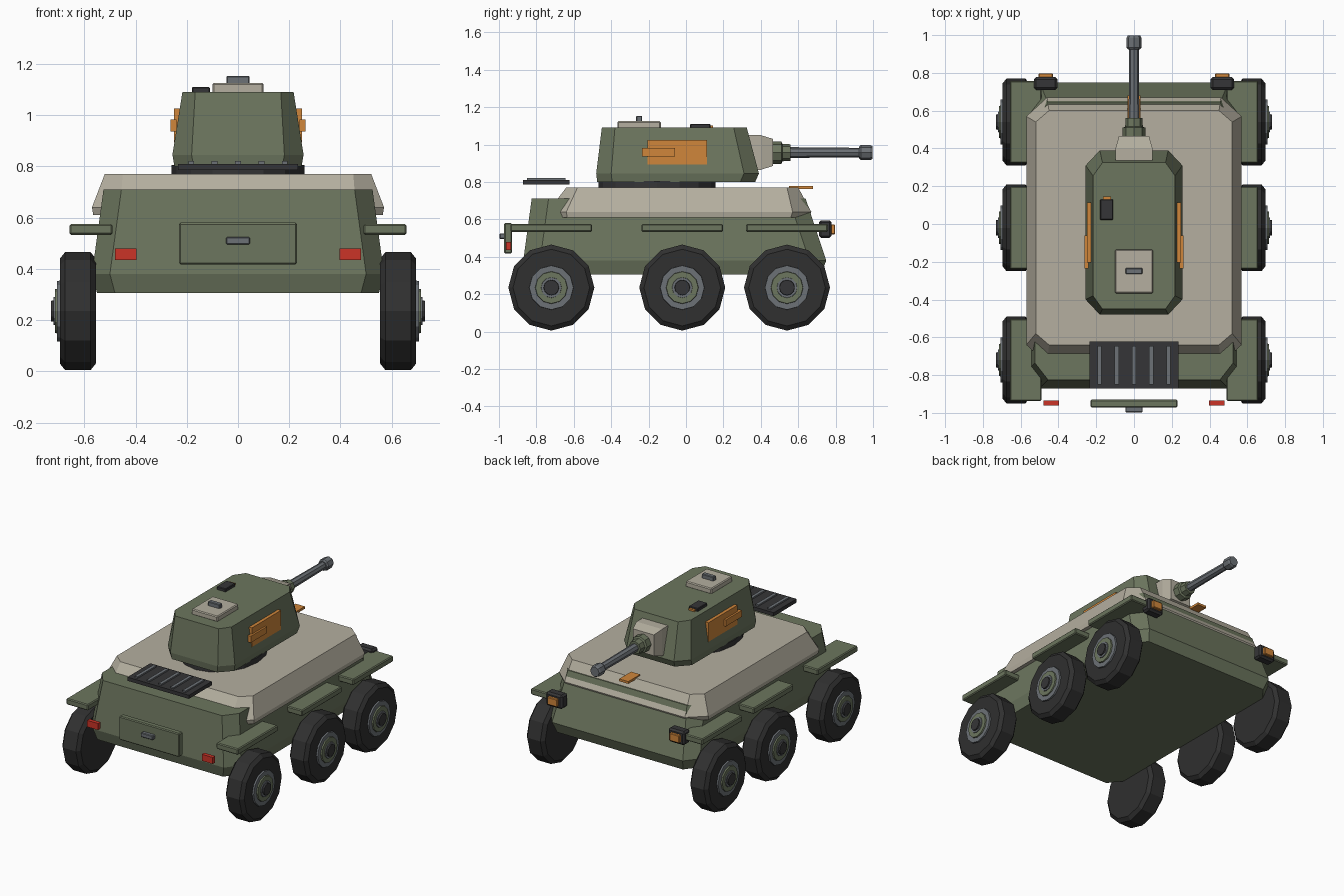
import bpy, bmesh, math
from mathutils import Matrix

cube = bpy.data.objects.get("Cube")
if cube:
    bpy.data.objects.remove(cube, do_unlink=True)


def material(name, r, g, b):
    m = bpy.data.materials.new(name)
    m.use_nodes = True
    m.diffuse_color = (r, g, b, 1)
    for node in m.node_tree.nodes:
        if node.type == 'BSDF_PRINCIPLED':
            node.inputs["Base Color"].default_value = (r, g, b, 1)
            node.inputs["Roughness"].default_value = 0.8
    return m


GREEN = material("olive green", .15, .18, .112)
BEIGE = material("warm beige", .46, .43, .35)
DARK = material("dark grey", .036, .036, .038)
TYRE = material("tyre black", .029, .029, .029)
STEEL = material("steel grey", .15, .165, .18)
ORANGE = material("amber orange", .63, .24, .043)
RED = material("signal red", .6, .033, .02)


def finish(name, bm, mat):
    bmesh.ops.recalc_face_normals(bm, faces=bm.faces)
    mesh = bpy.data.meshes.new(name)
    bm.to_mesh(mesh)
    bm.free()
    mesh.materials.append(mat)
    ob = bpy.data.objects.new(name, mesh)
    bpy.context.collection.objects.link(ob)
    return ob


def loft(name, rings, mat):
    """Stack closed rings of points and cap both ends."""
    bm = bmesh.new()
    loops = [[bm.verts.new(p) for p in ring] for ring in rings]
    n = len(loops[0])
    for a, b in zip(loops, loops[1:]):
        for i in range(n):
            j = (i + 1) % n
            bm.faces.new((a[i], a[j], b[j], b[i]))
    bm.faces.new(loops[0])
    bm.faces.new(loops[-1])
    return finish(name, bm, mat)


def octagon(z, hx, y0, y1, cx, cy):
    """Rectangle with cut corners at height z."""
    half = [(hx - cx, y0), (hx, y0 + cy), (hx, y1 - cy), (hx - cx, y1)]
    return [(x, y, z) for x, y in half] + [(-x, y, z) for x, y in reversed(half)]


def box(name, x, y, z, mat, bevel=0.0):
    """Box from (min, max) ranges on each axis."""
    bm = bmesh.new()
    bmesh.ops.create_cube(bm, size=1)
    for v in bm.verts:
        v.co = [(r[0] + r[1]) / 2 + c * (r[1] - r[0]) for r, c in zip((x, y, z), v.co)]
    if bevel:
        bmesh.ops.bevel(bm, geom=bm.edges[:], offset=bevel, segments=1, affect='EDGES')
    return finish(name, bm, mat)


def turned(name, profile, axis, origin, mat, sides=12):
    """Solid of revolution from (distance, radius) pairs along axis x or y."""
    rings = []
    for d, r in profile:
        ring = []
        for i in range(sides):
            a = math.tau * i / sides
            u, w = r * math.cos(a), r * math.sin(a)
            p = (d, u, w) if axis == 'x' else (u, d, w)
            ring.append([o + c for o, c in zip(origin, p)])
        rings.append(ring)
    return loft(name, rings, mat)


def span(centre, half):
    return (centre - half, centre + half)


# Hull and deck
loft("hull", [octagon(.305, .55, -.85, .72, .07, .09),
              octagon(.38, .57, -.87, .75, .07, .09),
              octagon(.71, .525, -.825, .64, .07, .09)], GREEN)
loft("deck", [octagon(.61, .565, -.735, .66, .11, .10),
              octagon(.64, .57, -.74, .67, .11, .10),
              octagon(.77, .52, -.64, .60, .07, .06)], BEIGE)

# Turret with its ring
ring = bmesh.new()
bmesh.ops.create_cone(ring, cap_ends=True, segments=16, radius1=.26, radius2=.26, depth=.04,
                      matrix=Matrix.Translation((0, -.155, .785)) @ Matrix.Diagonal((1, 1.2, 1, 1)))
finish("turret_ring", ring, DARK)
loft("turret", [octagon(.80, .248, -.475, .37, .075, .08),
                octagon(.845, .256, -.48, .39, .075, .08),
                octagon(1.09, .217, -.45, .325, .05, .07)], GREEN)

# Roof hatch and sight
box("roof_hatch", span(0, .1), (-.367, -.135), (1.085, 1.125), BEIGE, .006)
box("roof_hatch_handle", span(0, .045), span(-.25, .016), (1.12, 1.153), STEEL, .004)
box("roof_sight", (-.18, -.11), (.022, .13), (1.085, 1.11), DARK, .004)
box("sight_lens", (-.165, -.122), (.128, .145), (1.088, 1.102), ORANGE)

# Mantlet and gun
loft("mantlet", [[(x * w, y, z) for x, z in ((-1, lo), (1, lo), (1, hi), (-1, hi))]
                 for y, w, lo, hi in ((.30, .098, .865, 1.05), (.40, .098, .865, 1.05),
                                      (.465, .08, .885, 1.03))], BEIGE)
gun = (0, 0, .957)
turned("gun_sleeve", [(.44, .06), (.51, .06), (.515, .047), (.56, .044)], 'y', gun, GREEN, 8)
turned("gun_barrel", [(.54, .029), (.94, .025)], 'y', gun, STEEL, 8)
turned("gun_muzzle", [(.925, .032), (.935, .04), (.985, .04), (.997, .034)], 'y', gun, STEEL, 8)

# Engine grille
box("engine_grille", span(0, .235), (-.872, -.622), (.785, .81), DARK)
for i in range(5):
    box("grille_slat", span((i - 2) * .0915, .011), (-.85, -.645), (.80, .82), STEEL)

# Front marker and rear door
box("front_marker", span(0, .035), (.55, .68), (.762, .778), ORANGE)
box("rear_door", span(0, .23), (-.972, -.93), (.417, .58), GREEN, .006)
box("rear_door_handle", span(0, .046), (-.997, -.965), (.495, .525), STEEL, .004)

for s, side in ((1, "left"), (-1, "right")):
    def sided(name, lo, hi, y, z, mat, bevel=0.0):
        box(f"{side}_{name}", sorted((s * lo, s * hi)), y, z, mat, bevel)

    # Turret side panels
    sided("turret_panel", .21, .25, (-.205, .113), (.893, 1.025), ORANGE)
    sided("turret_panel_bar", .24, .263, (-.235, -.06), (.937, .982), ORANGE)

    # Lamps
    sided("headlight", .405, .53, (.71, .778), (.50, .595), DARK, .012)
    sided("headlight_lens", .43, .505, (.77, .797), (.52, .573), ORANGE, .004)
    sided("tail_light", .397, .48, (-.962, -.935), (.435, .48), RED)

    # Wheels and fenders
    for y, row in ((.54, "front"), (-.02, "middle"), (-.72, "rear")):
        sided(f"{row}_fender", .49, .657, span(y, .218), (.533, .575), GREEN, .006)
        hub = (0, y, .235)
        for part, profile, mat in (
                ("tyre", [(.555, .205), (.575, .23), (.675, .23), (.695, .205)], TYRE),
                ("rim", [(.68, .12), (.706, .118)], STEEL),
                ("hub_plate", [(.70, .088), (.715, .085)], GREEN),
                ("hub_collar", [(.71, .056), (.72, .054)], STEEL),
                ("hub_cap", [(.71, .043), (.73, .04)], DARK)):
            turned(f"{side}_{row}_{part}", [(s * d, r) for d, r in profile], 'x', hub, mat)
